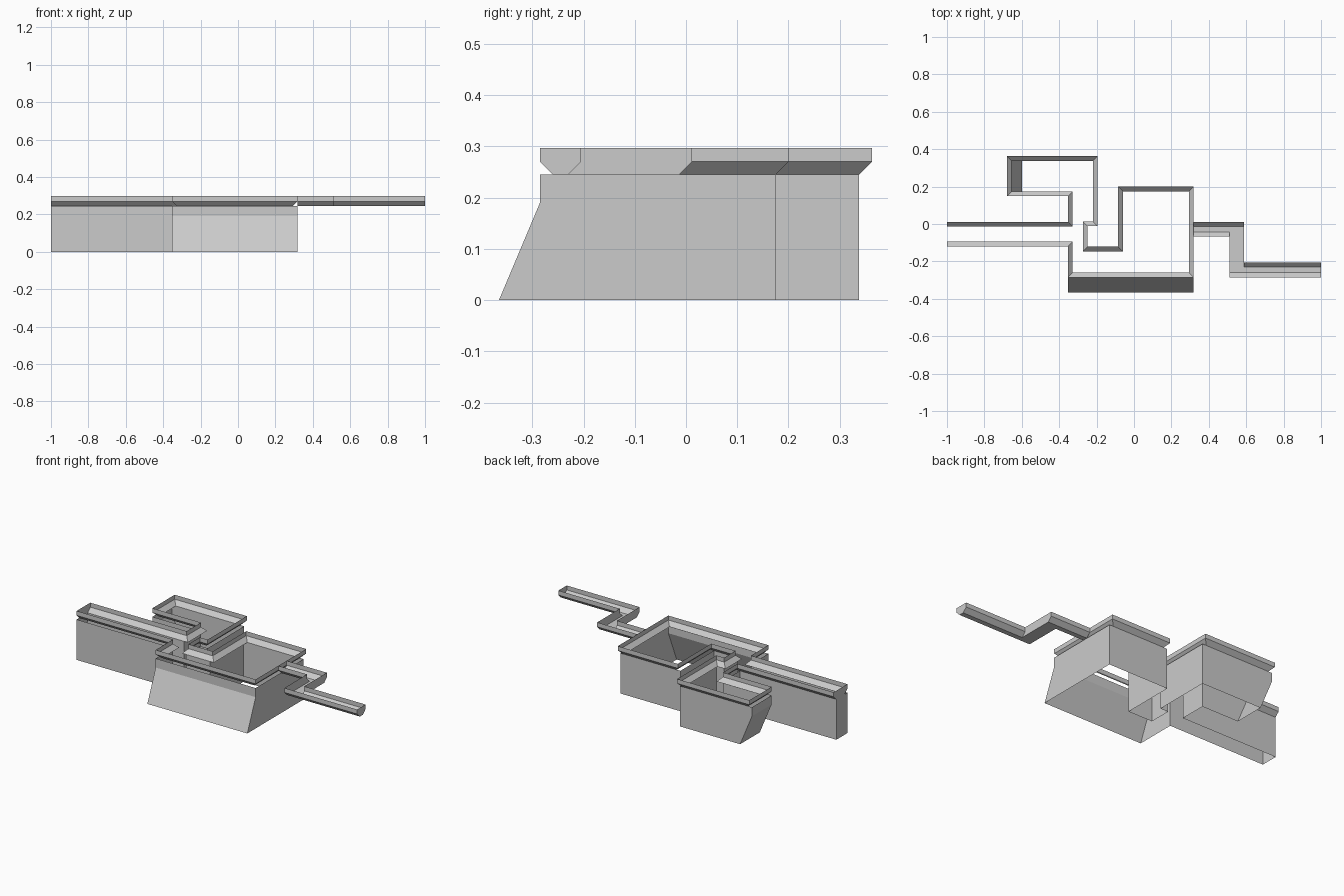
import bpy

if "Cube" in bpy.data.objects:
    bpy.data.objects.remove(bpy.data.objects["Cube"])

LOW, MID, TOP, B = 0.245, 0.27, 0.297, 0.025   # rim heights and slope inset
X0, X1, X2, X3 = 0.318, 0.511, 0.588, 1.0      # outlet channel stations


def make(name, verts, faces):
    me = bpy.data.meshes.new(name)
    me.from_pydata(verts, [], faces)
    me.update()
    ob = bpy.data.objects.new(name, me)
    bpy.context.collection.objects.link(ob)
    return ob


def stack(name, rings):
    """Open-ended shell through closed rings of equal length."""
    n = len(rings[0])
    verts = [p for r in rings for p in r]
    faces = [(k * n + i, k * n + (i + 1) % n, (k + 1) * n + (i + 1) % n, (k + 1) * n + i)
             for k in range(len(rings) - 1) for i in range(n)]
    return make(name, verts, faces)


def inset(pts, front, back, side):
    """Move each axis-aligned edge of a clockwise loop inward."""
    out = []
    n = len(pts)
    for i, (x, y) in enumerate(pts):
        for a, b in ((pts[i - 1], pts[i]), (pts[i], pts[(i + 1) % n])):
            dx, dy = b[0] - a[0], b[1] - a[1]
            if abs(dx) > 1e-6:                       # back edge runs +x
                y = a[1] - back if dx > 0 else a[1] + front
            elif a[0] > -0.99:                       # open channel end stays flat
                x = a[0] + side if dy > 0 else a[0] - side
        out.append((x, y))
    return out


plan = [(-1, .012), (-.353, .012), (-.353, .149), (-.679, .149), (-.679, .363),
        (-.195, .363), (-.195, -.012), (-.248, -.012), (-.248, -.121), (-.085, -.121),
        (-.085, .2), (X0, .2), (X0, -.285), (-.353, -.285), (-.353, -.119), (-1, -.119)]


def at(pts, z):
    return [(x, y, z) for x, y in pts]


# Rim: upright lip over a slope running inward
stack("basin_rim", [at(inset(plan, B, B, B), LOW), at(plan, MID), at(plan, TOP)])

# Walls: set in at the back, with battered front wall and battered left pool wall
wall = inset(plan, 0, B, 0)
foot = [(-.60 if x < -.6 and x > -.9 else x, -.365 if y < -.28 else y) for x, y in wall]
stack("basin_walls", [at(foot, 0), at(wall, .19), at(wall, LOW)])


# Outlet channel: lips along x, upright jog walls, flat floor and end cap
def lip(name, y, inward, xa, xb):
    prof = [(y + inward * B, LOW), (y, MID), (y, TOP)]
    make(name, [(x, py, pz) for x in (xa, xb) for py, pz in prof],
         [(0, 1, 4, 3), (1, 2, 5, 4)])


def upright(name, x, ya, yb, side):
    """Upright face across x; side gives the inset of each bottom corner."""
    make(name, [(x, ya, TOP), (x, ya, MID), (x, ya + side[0] * B, LOW),
                (x, yb + side[1] * B, LOW), (x, yb, MID), (x, yb, TOP)], [range(6)])


lip("channel_back_lip_near", .012, -1, X0, X2)
lip("channel_front_lip_near", -.068, 1, X0, X1)
lip("channel_back_lip_far", -.205, -1, X2, X3)
lip("channel_front_lip_far", -.285, 1, X1, X3)
upright("channel_jog_outer", X2, .012, -.205, (-1, -1))
upright("channel_jog_inner", X1, -.068, -.285, (1, 1))
upright("channel_end_cap", X3, -.205, -.285, (-1, 1))
floor = [(X0, -.013), (X0, -.043), (X1, -.043), (X1, -.26), (X3, -.26),
         (X3, -.23), (X2, -.23), (X2, -.013)]
make("channel_floor", at(floor, LOW), [range(8)])
